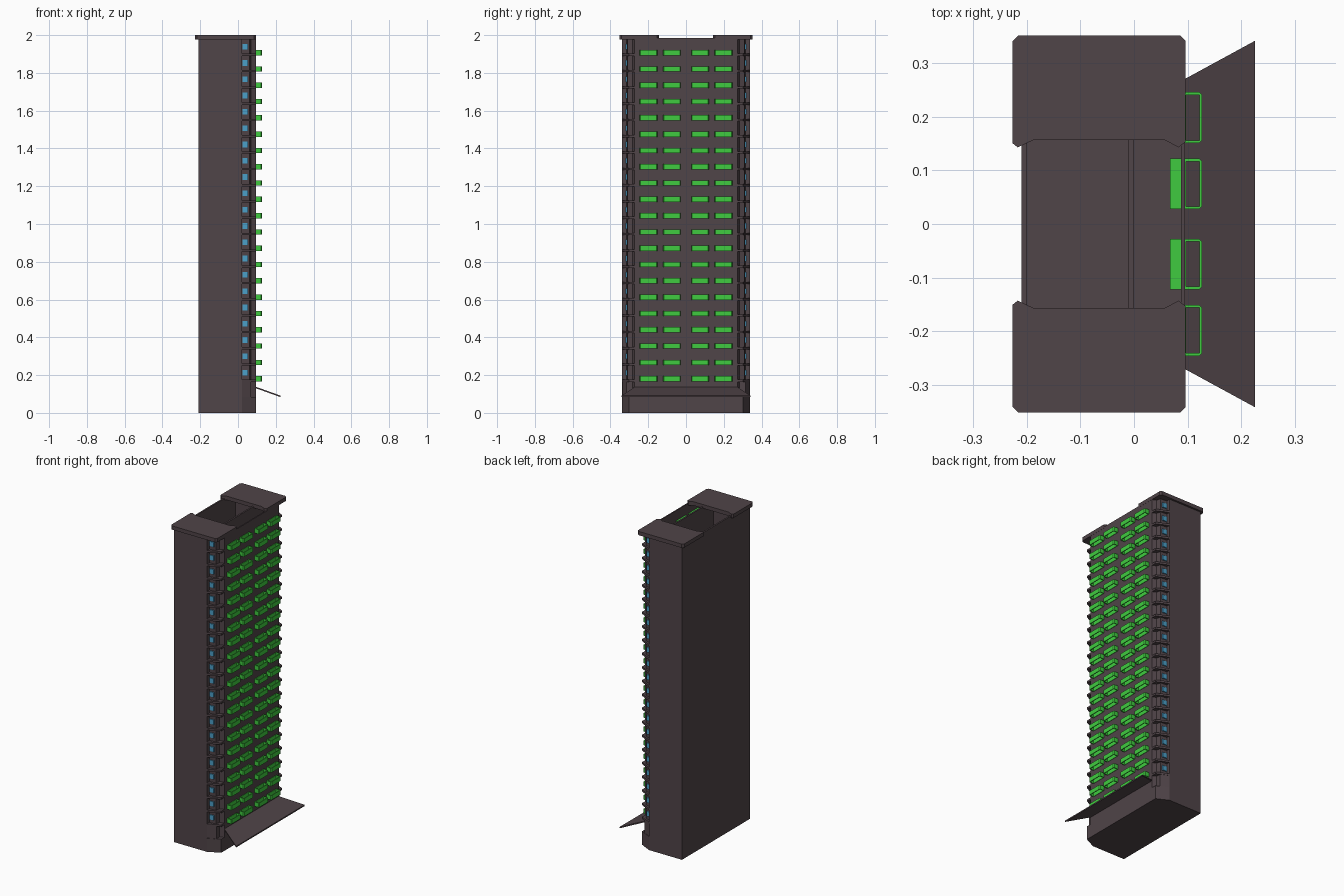
import bpy, bmesh
from mathutils import Matrix

if "Cube" in bpy.data.objects:
    bpy.data.objects.remove(bpy.data.objects["Cube"])


def material(name, rgb):
    m = bpy.data.materials.new(name)
    m.diffuse_color = (*rgb, 1)
    m.use_nodes = True
    m.node_tree.nodes["Principled BSDF"].inputs["Base Color"].default_value = m.diffuse_color
    return m


DARK = material("dark_metal", (0.08, 0.058, 0.065))
GREEN = material("green_plastic", (0.05, 0.6, 0.05))
BLUE = material("blue_light", (0.07, 0.35, 0.58))


def prism(bm, pts, z0, z1):
    """Extrude an xy outline from z0 to z1."""
    lo = [bm.verts.new((x, y, z0)) for x, y in pts]
    f = bm.faces.new(lo)
    ext = bmesh.ops.extrude_face_region(bm, geom=[f])["geom"]
    bmesh.ops.translate(bm, vec=(0, 0, z1 - z0),
                        verts=[v for v in ext if isinstance(v, bmesh.types.BMVert)])


def box(bm, x0, x1, y0, y1, z0, z1):
    prism(bm, [(x0, y0), (x1, y0), (x1, y1), (x0, y1)], z0, z1)


def mirror_y(pts):
    """Complete a half outline (y > 0) symmetrically."""
    return pts + [(x, -y) for x, y in reversed(pts)]


def finish(bm, name, mat, mirrored=False):
    if mirrored:
        geom = bm.verts[:] + bm.edges[:] + bm.faces[:]
        dup = bmesh.ops.duplicate(bm, geom=geom)["geom"]
        bmesh.ops.transform(bm, matrix=Matrix.Diagonal((1, -1, 1, 1)),
                            verts=[v for v in dup if isinstance(v, bmesh.types.BMVert)])
    bmesh.ops.recalc_face_normals(bm, faces=bm.faces[:])
    me = bpy.data.meshes.new(name)
    bm.to_mesh(me)
    bm.free()
    me.materials.append(mat)
    ob = bpy.data.objects.new(name, me)
    bpy.context.collection.objects.link(ob)
    return ob


ROWS, STEP = 21, 0.0863
Z_HANDLE, Z_PORT = 0.181, 0.213

# Base with chamfered front corners
bm = bmesh.new()
prism(bm, mirror_y([(-0.21, 0.34), (0.02, 0.34), (0.095, 0.303)]), 0, 0.085)
finish(bm, "base", DARK)

# Main cabinet, with recessed front corners
bm = bmesh.new()
prism(bm, mirror_y([(-0.21, 0.34), (0.02, 0.34), (0.02, 0.315), (0.062, 0.31),
                    (0.07, 0.283), (0.095, 0.272)]), 0.085, 1.985)
cabinet = finish(bm, "cabinet", DARK)

# Two open pockets in the top, split by a partition
bm = bmesh.new()
box(bm, -0.2, -0.01, -0.26, 0.26, 1.75, 2.1)
box(bm, 0.0, 0.088, -0.26, 0.26, 1.75, 2.1)
cutter = finish(bm, "pocket_cutter", DARK)
cutter.hide_render = True
mod = cabinet.modifiers.new("pockets", 'BOOLEAN')
mod.operation, mod.solver, mod.object = 'DIFFERENCE', 'EXACT', cutter
bpy.context.view_layer.objects.active = cabinet
bpy.ops.object.modifier_apply(modifier=mod.name)
bpy.data.objects.remove(cutter)

# Top caps on both ends
bm = bmesh.new()
prism(bm, [(-0.227, 0.151), (-0.217, 0.143), (-0.187, 0.157), (0.057, 0.157), (0.083, 0.143),
           (0.096, 0.153), (0.096, 0.342), (0.086, 0.352), (-0.216, 0.352), (-0.227, 0.341)],
      1.976, 2.0)
finish(bm, "top_caps", DARK, mirrored=True)

# Corner shelves between the ports, and the blank bottom cell
bm = bmesh.new()
wedge = [(0.02, 0.338), (0.062, 0.32), (0.095, 0.303), (0.095, 0.27), (0.02, 0.27)]
for i in range(ROWS + 1):
    z = Z_PORT - STEP / 2 + i * STEP
    prism(bm, wedge, z - 0.006, z + 0.006)
prism(bm, [(0.02, 0.336), (0.07, 0.314), (0.07, 0.27), (0.02, 0.27)], 0.085, 0.168)
finish(bm, "corner_shelves", DARK, mirrored=True)

# Blue port lights on both sides
bm = bmesh.new()
for i in range(ROWS):
    z = Z_PORT + i * STEP
    box(bm, 0.023, 0.053, 0.305, 0.319, z - 0.015, z + 0.015)
finish(bm, "port_lights", BLUE, mirrored=True)

# Green drawers with loop handles, two columns per side
bm = bmesh.new()
for y0, y1 in ((0.028, 0.122), (0.151, 0.246)):
    t, c = 0.005, 0.005
    loop = [(0.095, y0), (0.127 - c, y0), (0.127, y0 + c), (0.127, y1 - c), (0.127 - c, y1),
            (0.095, y1), (0.095, y1 - t), (0.127 - t, y1 - t), (0.127 - t, y0 + t), (0.095, y0 + t)]
    for i in range(ROWS):
        z = Z_HANDLE + i * STEP
        prism(bm, loop, z - 0.014, z + 0.014)
        box(bm, 0.067, 0.0975, y0, y1, z - 0.014, z + 0.014)
finish(bm, "drawer_handles", GREEN, mirrored=True)

# Sloped catch tray at the foot of the drawer side
bm = bmesh.new()
prism(bm, mirror_y([(0.09, 0.268), (0.226, 0.342)]), 0, 0.008)
for v in bm.verts:
    v.co.z += 0.132 - (v.co.x - 0.09) * 0.36
finish(bm, "catch_tray", DARK)
